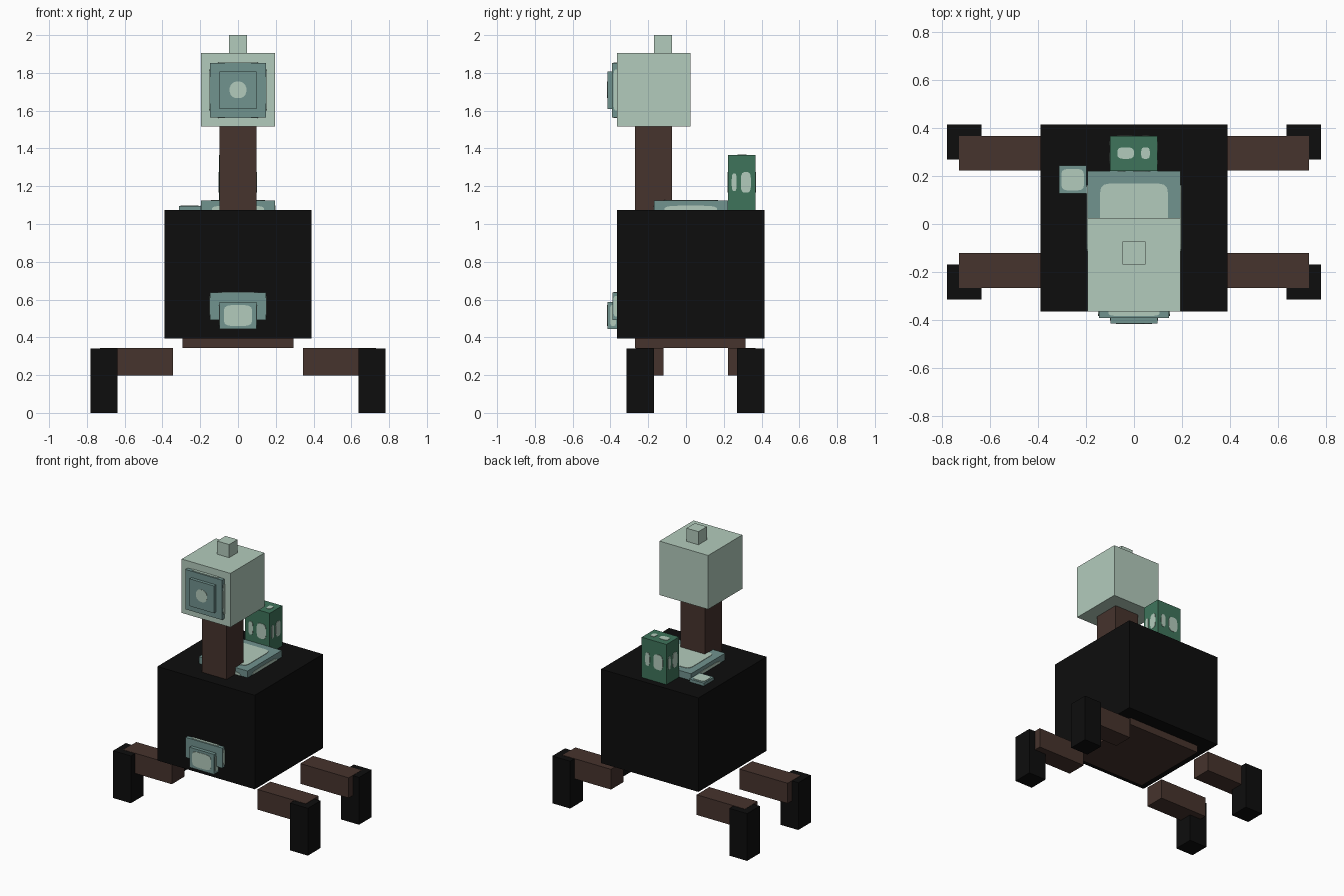
import bpy, bmesh, math
from mathutils import Vector

if "Cube" in bpy.data.objects:
    bpy.data.objects.remove(bpy.data.objects["Cube"])


def material(name, rgb):
    m = bpy.data.materials.new(name)
    m.diffuse_color = (*rgb, 1)
    m.use_nodes = True
    m.node_tree.nodes["Principled BSDF"].inputs["Base Color"].default_value = m.diffuse_color
    return m


BLACK = material("black", (0.004, 0.004, 0.004))
BROWN = material("brown", (0.061, 0.033, 0.026))
PALE = material("pale_mint", (0.45, 0.60, 0.505))
TEAL = material("teal", (0.165, 0.292, 0.275))
GREEN = material("green", (0.049, 0.175, 0.105))


def finish(bm, name, mat):
    bmesh.ops.recalc_face_normals(bm, faces=bm.faces)
    me = bpy.data.meshes.new(name)
    bm.to_mesh(me)
    bm.free()
    me.materials.append(mat)
    ob = bpy.data.objects.new(name, me)
    bpy.context.collection.objects.link(ob)
    return ob


def box(name, x, y, z, mat):
    """Box from (min, max) ranges on each axis."""
    bm = bmesh.new()
    bmesh.ops.create_cube(bm, size=1)
    for v in bm.verts:
        v.co = Vector([(a + b) / 2 + c * (b - a) for (a, b), c in zip((x, y, z), v.co)])
    return finish(bm, name, mat)


def patch(name, axis, side, level, u, v, mat=PALE, power=0.45, n=16):
    """Thin rounded plate lying on a face; u and v are ranges on the other two axes."""
    bm = bmesh.new()
    axes = [a for a in range(3) if a != axis]
    ring = []
    for i in range(n):
        t = 2 * math.pi * (i + 0.5) / n
        c, s = math.cos(t), math.sin(t)
        p = [0, 0, 0]
        p[axis] = level - side * 0.002
        for a, (lo, hi), w in ((axes[0], u, c), (axes[1], v, s)):
            p[a] = (lo + hi) / 2 + (hi - lo) / 2 * math.copysign(abs(w) ** power, w)
        ring.append(bm.verts.new(p))
    face = bm.faces.new(ring)
    new = bmesh.ops.extrude_face_region(bm, geom=[face])["geom"]
    shift = Vector((0, 0, 0))
    shift[axis] = side * 0.005
    bmesh.ops.translate(bm, vec=shift, verts=[g for g in new if isinstance(g, bmesh.types.BMVert)])
    return finish(bm, name, mat)


# Body and underside plate
box("body", (-0.39, 0.39), (-0.365, 0.415), (0.395, 1.075), BLACK)
box("belly_plate", (-0.295, 0.295), (-0.27, 0.315), (0.343, 0.40), BROWN)

# Four legs with feet
for s, side in ((-1, "left"), (1, "right")):
    for y0, y1, f0, f1, end in ((-0.267, -0.12, -0.315, -0.17, "front"),
                                (0.223, 0.368, 0.27, 0.415, "back")):
        box(f"{end}_{side}_leg", sorted((s * 0.343, s * 0.73)), (y0, y1), (0.198, 0.344), BROWN)
        box(f"{end}_{side}_foot", sorted((s * 0.637, s * 0.78)), (f0, f1), (0, 0.342), BLACK)

# Neck, head and knob
box("neck", (-0.098, 0.098), (-0.27, -0.075), (1.07, 1.52), BROWN)
box("head", (-0.195, 0.195), (-0.365, 0.025), (1.515, 1.905), PALE)
box("head_knob", (-0.048, 0.048), (-0.17, -0.074), (1.90, 2.0), PALE)

# Eye: stepped frame with round centre and pale edge panels
box("eye_frame", (-0.147, 0.147), (-0.392, -0.345), (1.565, 1.853), TEAL)
box("eye_screen", (-0.098, 0.098), (-0.415, -0.37), (1.61, 1.807), TEAL)
patch("eye_pupil", 1, -1, -0.415, (-0.045, 0.045), (1.665, 1.755), power=0.9)
for s, side in ((-1, "left"), (1, "right")):
    patch(f"eye_frame_{side}_panel", 0, s, s * 0.147, (-0.385, -0.347), (1.60, 1.818))
for s, z in ((-1, 1.565), (1, 1.853)):
    patch("eye_frame_panel", 2, s, z, (-0.108, 0.108), (-0.385, -0.347))

# Chest unit: backing plate and front box
box("chest_plate", (-0.147, 0.147), (-0.39, -0.345), (0.492, 0.637), TEAL)
box("chest_box", (-0.098, 0.098), (-0.415, -0.36), (0.443, 0.588), TEAL)
patch("chest_light", 1, -1, -0.415, (-0.076, 0.076), (0.46, 0.571))
patch("chest_plate_panel", 2, 1, 0.637, (-0.108, 0.108), (-0.384, -0.347))
for s, side in ((-1, "left"), (1, "right")):
    patch(f"chest_plate_{side}_panel", 0, s, s * 0.147, (-0.384, -0.347), (0.51, 0.62))
    patch(f"chest_box_{side}_panel", 0, s, s * 0.098, (-0.403, -0.37), (0.46, 0.571))

# Tray on the back
box("tray", (-0.195, 0.195), (-0.17, 0.222), (1.03, 1.124), TEAL)
patch("tray_top", 2, 1, 1.124, (-0.143, 0.143), (-0.118, 0.17), power=0.22)
for s, side in ((-1, "left"), (1, "right")):
    patch(f"tray_{side}_panel", 0, s, s * 0.195, (-0.115, 0.165), (1.045, 1.097))
patch("tray_front_panel", 1, -1, -0.17, (-0.14, 0.14), (1.045, 1.097))

# Small pad beside the tray
box("pad", (-0.313, -0.198), (0.127, 0.244), (1.06, 1.096), TEAL)
patch("pad_top", 2, 1, 1.096, (-0.304, -0.208), (0.14, 0.23))

# Tower with a narrow and a wide window on each side
box("tower", (-0.1, 0.098), (0.222, 0.367), (1.07, 1.366), GREEN)
NARROW, WIDE = (1.173, 1.268), (1.165, 1.275)
for name, axis, side, level, narrow, wide in (
        ("front", 1, -1, 0.222, (-0.07, -0.035), (-0.005, 0.07)),
        ("back", 1, 1, 0.367, (0.033, 0.068), (-0.072, 0.003)),
        ("right", 0, 1, 0.098, (0.242, 0.268), (0.29, 0.344)),
        ("left", 0, -1, -0.1, (0.321, 0.347), (0.245, 0.299))):
    patch(f"tower_{name}_narrow_window", axis, side, level, narrow, NARROW, power=0.6)
    patch(f"tower_{name}_wide_window", axis, side, level, wide, WIDE, power=0.6)
patch("tower_top_wide_window", 2, 1, 1.366, (-0.07, 0.0), (0.272, 0.32), power=0.6)
patch("tower_top_narrow_window", 2, 1, 1.366, (0.03, 0.066), (0.272, 0.32), power=0.6)
